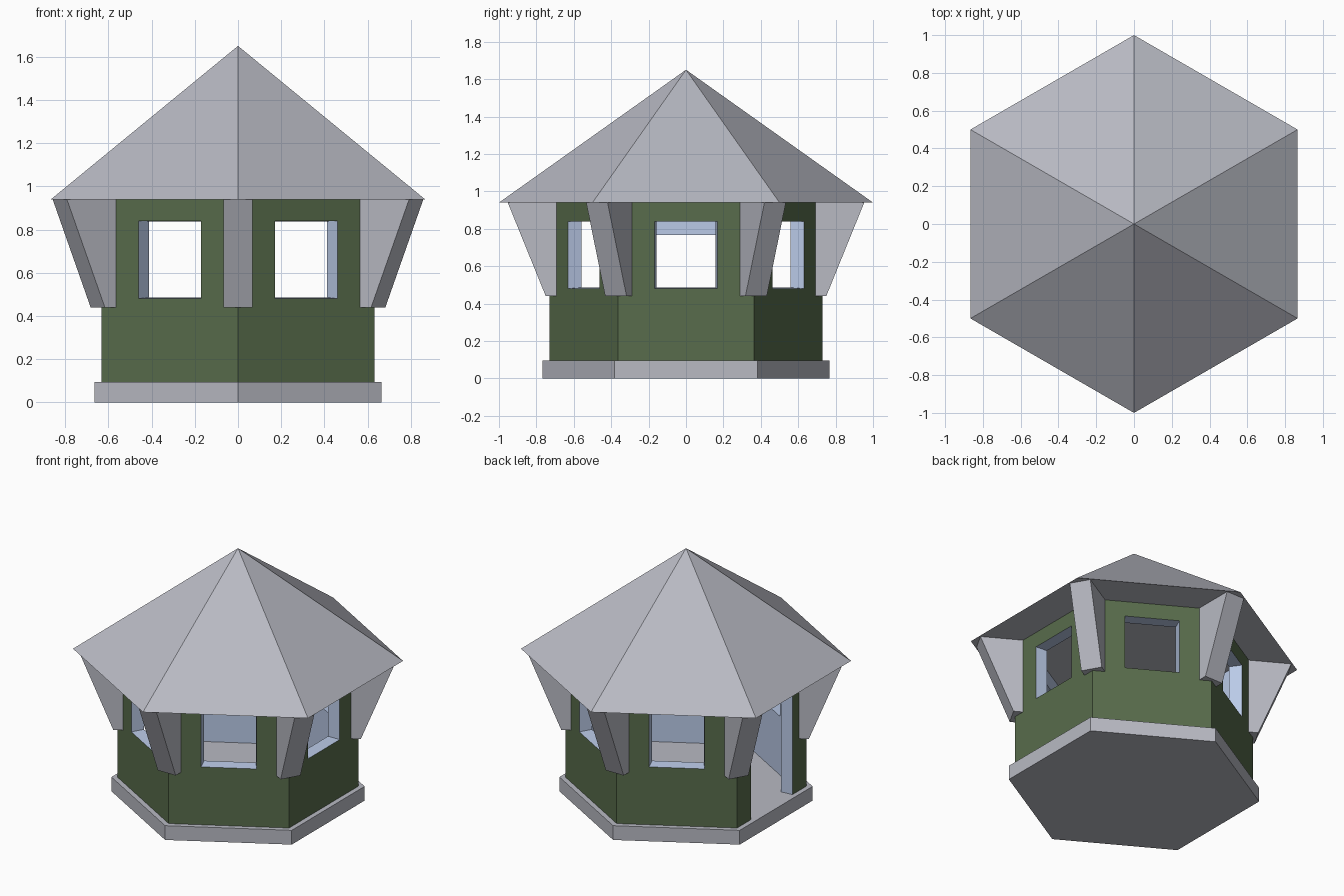
import bpy, bmesh, math
from mathutils import Vector

if "Cube" in bpy.data.objects:
    bpy.data.objects.remove(bpy.data.objects["Cube"])


def material(name, rgb):
    m = bpy.data.materials.new(name)
    m.diffuse_color = (*rgb, 1)
    m.use_nodes = True
    m.node_tree.nodes["Principled BSDF"].inputs["Base Color"].default_value = m.diffuse_color
    return m


GREY = material("grey", (0.48, 0.49, 0.545))
GREEN = material("green", (0.098, 0.150, 0.072))
BLUE = material("pale_blue", (0.515, 0.62, 0.84))


def finish(name, bm, mats):
    me = bpy.data.meshes.new(name)
    bm.to_mesh(me)
    bm.free()
    for m in mats:
        me.materials.append(m)
    ob = bpy.data.objects.new(name, me)
    bpy.context.collection.objects.link(ob)
    return ob


def hexagon(bm, r, z):
    return [bm.verts.new((r * math.cos(math.radians(30 + 60 * i)),
                          r * math.sin(math.radians(30 + 60 * i)), z)) for i in range(6)]


# base slab
bm = bmesh.new()
lo, hi = hexagon(bm, 0.767, 0), hexagon(bm, 0.767, 0.095)
bm.faces.new(lo[::-1])
bm.faces.new(hi)
for i in range(6):
    j = (i + 1) % 6
    bm.faces.new((lo[i], lo[j], hi[j], hi[i]))
finish("base", bm, [GREY])

# pyramid roof with flat underside
bm = bmesh.new()
ring = hexagon(bm, 1.0, 0.94)
tip = bm.verts.new((0, 0, 1.65))
bm.faces.new(ring[::-1])
for i in range(6):
    bm.faces.new((ring[i], ring[(i + 1) % 6], tip))
finish("roof", bm, [GREY])

# walls: each side has an opening with slightly tapered reveals
AP_OUT, AP_IN = 0.632, 0.554
Z0, Z1 = 0.095, 0.94
T30 = math.tan(math.radians(30))


def wall(name, angle, half, half_in, zs, zs_in, door=False):
    a = math.radians(angle)
    n = Vector((math.cos(a), math.sin(a), 0))
    t = Vector((-n.y, n.x, 0))
    bm = bmesh.new()

    def rect(ap, w, z0, z1):
        return [bm.verts.new(n * ap + t * s + Vector((0, 0, z)))
                for s, z in ((-w, z0), (w, z0), (w, z1), (-w, z1))]

    outer = rect(AP_OUT, AP_OUT * T30, Z0, Z1)
    hole = rect(AP_OUT, half, *zs)
    inner = rect(AP_IN, AP_IN * T30, Z0, Z1)
    hole_in = rect(AP_IN, half_in, *zs_in)
    for i in range(1 if door else 0, 4):
        j = (i + 1) % 4
        bm.faces.new((outer[i], outer[j], hole[j], hole[i]))
        for vs in ((hole[i], hole[j], hole_in[j], hole_in[i]),
                   (hole_in[i], hole_in[j], inner[j], inner[i])):
            bm.faces.new(vs).material_index = 1
    finish(name, bm, [GREEN, BLUE])


for k in range(6):
    if k == 3:
        wall("door_wall", 180, 0.218, 0.21, (Z0, 0.77), (Z0, 0.766), True)
    else:
        wall(f"window_wall_{k}", 60 * k, 0.168, 0.157, (0.48, 0.84), (0.486, 0.838))

# sloped brackets under each roof corner
for k in range(6):
    a = math.radians(30 + 60 * k)
    d = Vector((math.cos(a), math.sin(a), 0))
    t = Vector((-d.y, d.x, 0))
    bm = bmesh.new()
    prof = ((0.66, 0.44), (0.75, 0.44), (0.953, 0.94), (0.66, 0.94))
    sides = [[bm.verts.new(d * r + t * s + Vector((0, 0, z))) for r, z in prof]
             for s in (-0.066, 0.066)]
    bm.faces.new(sides[0])
    bm.faces.new(sides[1][::-1])
    for i in range(4):
        j = (i + 1) % 4
        bm.faces.new((sides[0][j], sides[0][i], sides[1][i], sides[1][j]))
    bmesh.ops.recalc_face_normals(bm, faces=bm.faces)
    finish(f"bracket_{k}", bm, [GREY])
